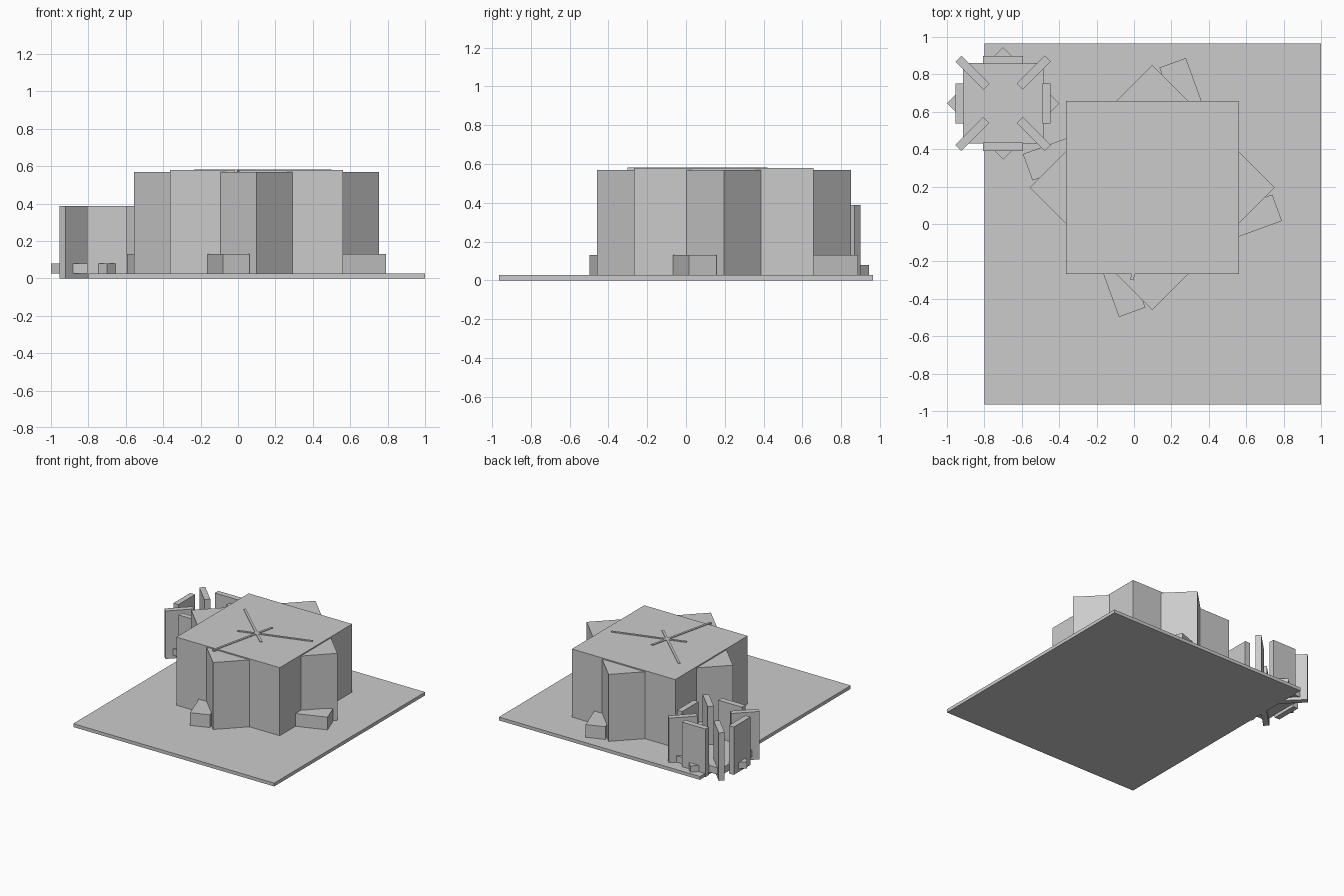
import bpy, math
from mathutils import Matrix, Vector

if "Cube" in bpy.data.objects:
    bpy.data.objects.remove(bpy.data.objects["Cube"])

stone = bpy.data.materials.new("light_grey_stone")
stone.diffuse_color = (0.6, 0.6, 0.6, 1)
stone.use_nodes = True
stone.node_tree.nodes["Principled BSDF"].inputs["Base Color"].default_value = stone.diffuse_color


def block(name, center, size, z0, z1, angle=0.0):
    """Box with plan centre, plan size, height range and a turn in degrees."""
    bpy.ops.mesh.primitive_cube_add(size=1)
    ob = bpy.context.object
    ob.name = name
    place = (Matrix.Translation((center[0], center[1], (z0 + z1) / 2))
             @ Matrix.Rotation(math.radians(angle), 4, 'Z')
             @ Matrix.Diagonal((size[0], size[1], z1 - z0, 1)))
    ob.data.transform(place)
    ob.data.materials.append(stone)
    return ob


def around(center, offset, angle):
    """Plan point at an offset turned about a centre."""
    v = Vector(offset)
    v.rotate(Matrix.Rotation(math.radians(angle), 2))
    return (center[0] + v.x, center[1] + v.y)


# Ground slab
block("ground_slab", (0.10, 0), (1.80, 1.93), 0, 0.027)

# Main hall: two crossed square blocks forming an eight-pointed plan
HALL = (0.0985, 0.195)
block("hall_square", HALL, (0.926, 0.926), 0.02, 0.578)
block("hall_turned_square", HALL, (0.926, 0.926), 0.02, 0.569, 45)

# Low entrance blocks, one on each side
for i in range(4):
    a = 90 * i
    # runs inward from its outer end, tilted twenty degrees
    c = around(HALL, (0.156, 0.535), a)
    block(f"entrance_block_{i + 1}", c, (0.15, 0.28), 0.02, 0.13, 20 + a)

# Thin three-armed rotor lying on the roof
ROTOR = (0.085, 0.12)
for i, a in enumerate((17, 137, 257)):
    c = around(ROTOR, (0.14, 0), a)
    block(f"roof_rod_{i + 1}", c, (0.58, 0.018), 0.562, 0.583, a)

# Corner shrine: crossed low plinths
SHRINE = (-0.70, 0.645)
block("shrine_plinth", SHRINE, (0.43, 0.43), 0.025, 0.08)
block("shrine_turned_plinth", SHRINE, (0.424, 0.424), 0.025, 0.078, 45)

# Standing slabs: flat panels on the sides, radial fins on the corners
for i in range(4):
    a = 90 * i
    block(f"shrine_panel_{i + 1}", around(SHRINE, (0.232, 0), a),
          (0.045, 0.213), 0, 0.388, a)
    block(f"shrine_fin_{i + 1}", around(SHRINE, (0.232, 0), a + 45),
          (0.212, 0.045), 0, 0.388, a + 45)
